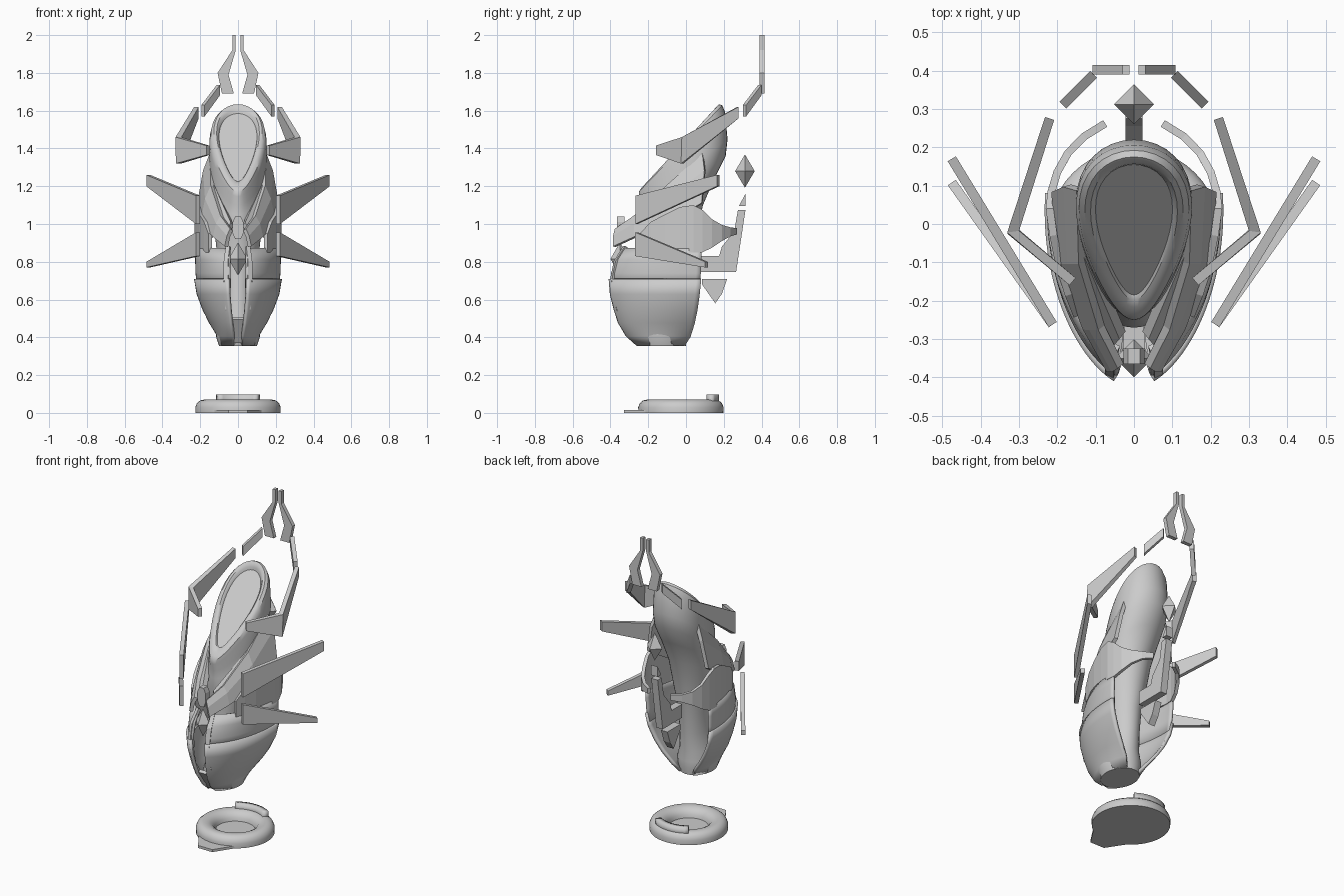
import bpy, bmesh
from math import sin, cos, acos, pi, radians
from mathutils import Vector

cube = bpy.data.objects.get("Cube")
if cube:
    bpy.data.objects.remove(cube)

grey = bpy.data.materials.new("light_grey")
grey.use_nodes = True
COL = (0.6, 0.6, 0.6, 1)
grey.diffuse_color = COL
grey.node_tree.nodes["Principled BSDF"].inputs["Base Color"].default_value = COL


def finish(name, bm, mirror=False, thick=0, smooth=True):
    bmesh.ops.recalc_face_normals(bm, faces=bm.faces[:])
    mesh = bpy.data.meshes.new(name)
    bm.to_mesh(mesh)
    bm.free()
    mesh.materials.append(grey)
    ob = bpy.data.objects.new(name, mesh)
    bpy.context.collection.objects.link(ob)
    if thick:
        mod = ob.modifiers.new("thickness", "SOLIDIFY")
        mod.thickness, mod.offset = thick, 0
        mod.use_even_offset = True
    if mirror:
        ob.modifiers.new("mirror", "MIRROR").use_mirror_merge = False
    if smooth:
        bpy.ops.object.select_all(action="DESELECT")
        ob.select_set(True)
        bpy.context.view_layer.objects.active = ob
        bpy.ops.object.shade_smooth_by_angle(angle=radians(35))
    return ob


def grid(bm, rows, closed=False):
    """Skin rows of points with quads."""
    vs = [[bm.verts.new(p) for p in row] for row in rows]
    n = len(vs[0])
    for a, b in zip(vs, vs[1:]):
        for i in range(n if closed else n - 1):
            j = (i + 1) % n
            bm.faces.new((a[i], a[j], b[j], b[i]))
    return vs


def sheet(name, rows, thick, smooth=False):
    bm = bmesh.new()
    grid(bm, rows)
    finish(name, bm, True, thick, smooth)


def ribbon(name, cols, thick=0.025, mirror=True, smooth=False):
    """Upright band; each column is x, y, low z, high z."""
    bm = bmesh.new()
    grid(bm, [[(x, y, lo), (x, y, hi)] for x, y, lo, hi in cols])
    finish(name, bm, mirror, thick, smooth)


def plate(name, pts, thick=0.025, mirror=True):
    bm = bmesh.new()
    bm.faces.new([bm.verts.new(p) for p in pts])
    finish(name, bm, mirror, thick, False)


def gem(name, y, z, rx, ry, rz):
    bm = bmesh.new()
    for d in ((rx, 0, 0), (0, ry, 0), (0, 0, rz)):
        for s in (-1, 1):
            bm.verts.new(Vector((0, y, z)) + s * Vector(d))
    bmesh.ops.convex_hull(bm, input=bm.verts[:])
    finish(name, bm, smooth=False)


# Core: egg sections given by back (y, z), front (y, z), half width, egg factor
core = [
    (.155, 1.585, -.185, 1.225, .094, .4),
    (.157, 1.603, -.198, 1.224, .098, .4),
    (.163, 1.622, -.217, 1.21, .106, .4),
    (.175, 1.634, -.237, 1.19, .12, .4),
    (.192, 1.628, -.25, 1.17, .135, .38),
    (.206, 1.595, -.25, 1.145, .143, .36),
    (.22, 1.45, -.24, 1.10, .146, .3),
    (.21, 1.36, -.24, 1.05, .145, .2),
    (.15, 1.24, -.24, 1.0, .14, .1),
    (.09, 1.10, -.23, .93, .13, 0),
    (.05, .92, -.22, .84, .115, 0),
    (.02, .76, -.23, .72, .095, 0),
    (.01, .62, -.25, .60, .09, 0),
    (0, .50, -.26, .50, .1, 0),
    (.005, .44, -.27, .44, .117, 0),
    (.005, .40, -.265, .40, .115, 0),
    (0, .355, -.25, .355, .1, 0),
]
N = 40
rows = []
for by, bz, fy, fz, rx, egg in core:
    row = []
    for i in range(N):
        t = 2 * pi * i / N
        k = (1 + cos(t)) / 2
        row.append((rx * sin(t) * (1 + egg * cos(t)), fy + (by - fy) * k, fz + (bz - fz) * k))
    rows.append(row)
bm = bmesh.new()
vs = grid(bm, rows, True)
bm.faces.new(vs[0])
bm.faces.new(vs[-1])
finish("hooded_core", bm)


# Pod shells: tapered to the front, open at the back, curling inwards lower down
# Rows are z, front y, widest y, back y, half width
def shell(name, levels, a0, thick):
    rows = []
    for z, f, c, b, rx in levels:
        a1 = acos((c - b) / (c - f))
        angles = [a0 + (a1 - a0) * i / 24 for i in range(25)]
        rows.append([(rx * sin(a) ** 1.2, c - (c - f) * cos(a), z) for a in angles])
    sheet(name, rows, thick, True)


shell("lower_shell", [(.36, -.26, -.125, -.01, .09), (.41, -.32, -.11, .022, .103),
                      (.48, -.365, -.075, .045, .145), (.55, -.39, -.035, .06, .18),
                      (.63, -.412, .005, .072, .21), (.71, -.42, .035, .08, .224)], .28, .018)
shell("upper_shell", [(.66, -.40, .015, .072, .21), (.74, -.405, .035, .078, .218),
                      (.81, -.385, .037, .082, .22), (.87, -.34, .037, .082, .22)], .26, .014)

# Side guards sweeping into rear pincers
ribbon("rear_pincer", [(.148, -.24, .85, .95), (.17, -.185, .85, 1.01), (.194, -.11, .85, 1.05),
                       (.21, -.03, .85, 1.09), (.22, .04, .85, 1.1), (.215, .085, .85, 1.075),
                       (.2, .135, .875, 1.025), (.172, .185, .91, .995), (.13, .228, .935, .982),
                       (.075, .262, .945, .978)], .02)

# Broad chest panels from hood to breast, with a raised inner strap
sheet("chest_panel", [
    [(.14, .09, 1.37), (.175, .1, 1.28), (.205, .085, 1.11)],
    [(.135, -.1, 1.2), (.165, -.1, 1.13), (.19, -.1, 1.0)],
    [(.085, -.27, 1.04), (.108, -.27, 1.0), (.124, -.27, .93)],
    [(.035, -.37, .97), (.05, -.38, .935), (.062, -.38, .88)]], .022)
plate("inner_strap", [(.12, -.08, 1.2), (.155, -.04, 1.19), (.06, -.325, .95), (.03, -.29, 1.0)], .03)

# Side blades
ribbon("upper_blade", [(.212, -.262, 1.0, 1.15), (.475, .17, 1.2, 1.26)])
ribbon("lower_blade", [(.212, -.262, .83, .956), (.475, .108, .77, .80)])

# Broken halo: bent arms, links and twin horns
ribbon("halo_arm", [(.16, -.15, 1.365, 1.415), (.315, -.02, 1.32, 1.46), (.22, .275, 1.56, 1.62)])
ribbon("halo_link", [(.185, .31, 1.57, 1.63), (.105, .39, 1.68, 1.735)])
horn = [(.012, 2), (.03, 2), (.03, 1.92), (.108, 1.8), (.085, 1.69), (.022, 1.69), (.05, 1.79), (.012, 1.92)]
plate("halo_horn", [(x, .402, z) for x, z in horn])

# Front ornaments
gem("front_gem", -.35, .815, .05, .05, .088)
knob = [(.015, .92), (.028, .95), (.028, 1.01), (.015, 1.04), (-.015, 1.04), (-.028, 1.01), (-.028, .95), (-.015, .92)]
plate("chest_knob", [(x, -.345, z) for x, z in knob], .04, False)
plate("keel_plate", [(-.03, -.345, .5), (.03, -.345, .5), (.025, -.265, .375), (-.025, -.265, .375)], .02, False)
sheet("front_rail", [[(x, y, z), (x + .022, y + .01, z)] for x, y, z in
      ((.04, -.325, .88), (.05, -.375, .8), (.05, -.395, .7), (.042, -.37, .55), (.025, -.255, .37))], .018)

# Spine pieces behind the core
gem("rear_gem", .312, 1.28, .052, .052, .088)
spine = [(.07, .745), (.265, .745), (.315, 1.075), (.275, 1.075), (.255, .96), (.19, .88), (.175, .83), (.07, .83)]
for name, outline in (("spine_bracket", spine),
                      ("spine_tip", [(.28, 1.095), (.315, 1.095), (.315, 1.16)]),
                      ("spine_fin", [(.085, .71), (.218, .71), (.19, .63), (.155, .58), (.085, .68)])):
    plate(name, [(0, y, z) for y, z in outline], .045, False)

# Base: turned ring with a bowl, a front tab and a rear ridge
CY = -.027
profile = [(.225, 0), (.226, .03), (.217, .052), (.2, .066), (.18, .07), (.155, .067),
           (.133, .055), (.118, .035), (.113, .015)]
bm = bmesh.new()
vs = grid(bm, [[(r * cos(2 * pi * i / 48), CY + r * sin(2 * pi * i / 48), z) for i in range(48)]
               for r, z in profile], True)
bm.faces.new(vs[0])
bm.faces.new(vs[-1])
finish("base_ring", bm)
plate("base_tab", [(-.14, -.19, .008), (-.05, -.328, .008), (.05, -.328, .008), (.14, -.19, .008)], .016, False)
arc = [radians(55 + 70 * i / 10) for i in range(11)]
ribbon("base_ridge", [(.185 * cos(a), CY + .185 * sin(a), .04, .098) for a in arc], .035, False, True)
